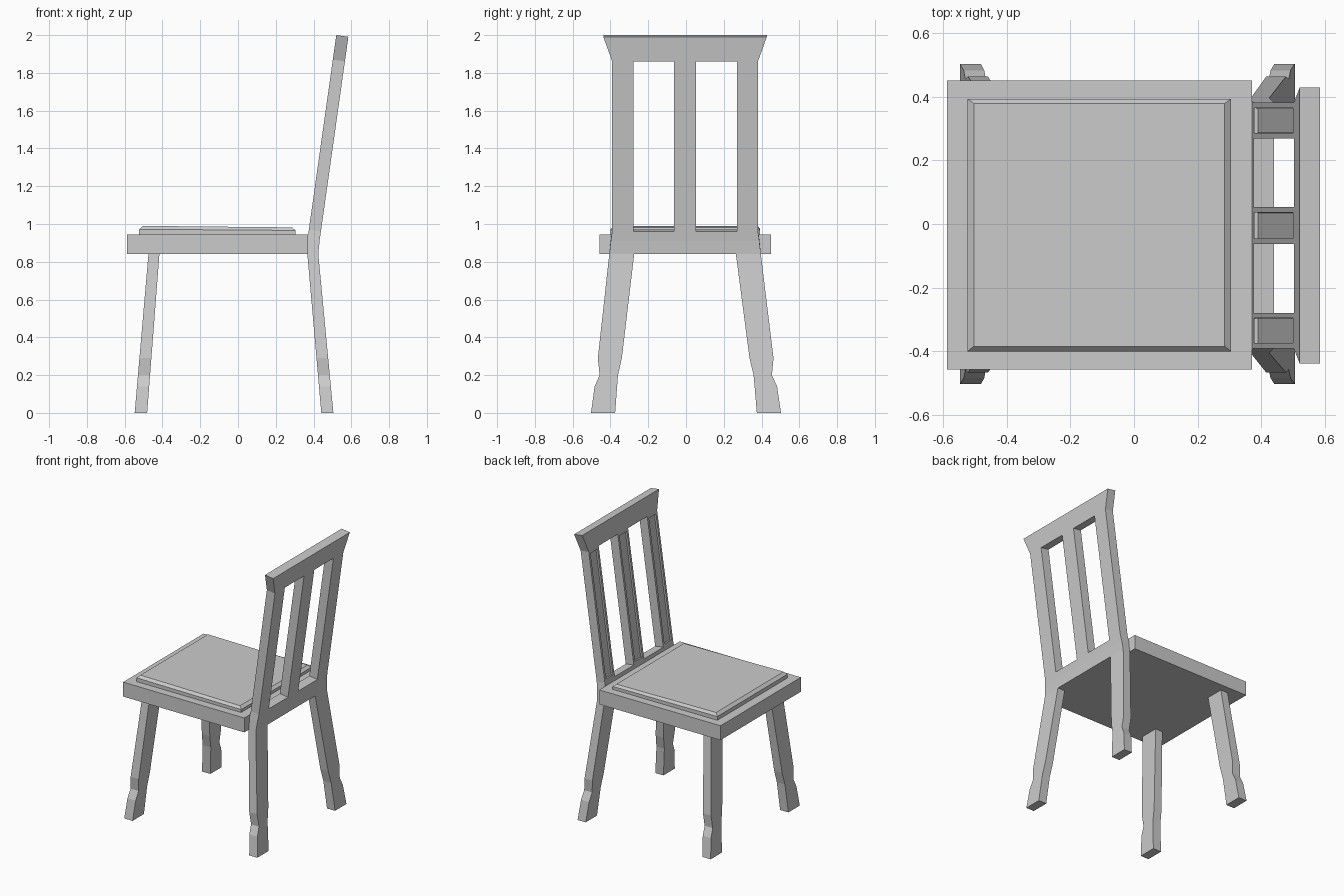
import bpy, bmesh

if "Cube" in bpy.data.objects:
    bpy.data.objects.remove(bpy.data.objects["Cube"])


def finish(name, bm):
    bmesh.ops.recalc_face_normals(bm, faces=bm.faces[:])
    mesh = bpy.data.meshes.new(name)
    bm.to_mesh(mesh)
    bm.free()
    obj = bpy.data.objects.new(name, mesh)
    bpy.context.collection.objects.link(obj)
    return obj


def loft(name, rings):
    """Closed solid through a stack of equal-length rings."""
    bm = bmesh.new()
    loops = [[bm.verts.new(p) for p in ring] for ring in rings]
    for a, b in zip(loops, loops[1:]):
        n = len(a)
        for i in range(n):
            j = (i + 1) % n
            bm.faces.new((a[i], a[j], b[j], b[i]))
    bm.faces.new(loops[0])
    bm.faces.new(loops[-1])
    return finish(name, bm)


def rect(x0, x1, y0, y1, z0, z1=None):
    """Rectangle whose height may differ between its x ends."""
    z1 = z0 if z1 is None else z1
    return [(x0, y0, z0), (x1, y0, z1), (x1, y1, z1), (x0, y1, z0)]


# Seat slab
loft("seat", [rect(-0.588, 0.37, -0.457, 0.45, z) for z in (0.842, 0.945)])

# Cushion with chamfered, slightly sloping top
loft("cushion", [
    rect(-0.523, 0.305, -0.4, 0.393, 0.94),
    rect(-0.523, 0.305, -0.4, 0.393, 0.972, 0.966),
    rect(-0.503, 0.285, -0.384, 0.379, 0.99, 0.982),
])

# Splayed legs with shaped ankles: height, inner y, outer y
LEG = [(0.0, 0.375, 0.503), (0.14, 0.364, 0.483), (0.2, 0.359, 0.456),
       (0.29, 0.338, 0.465), (0.842, 0.269, 0.401)]


def leg(name, side, foot, top):
    rings = []
    for z, inner, outer in LEG:
        t = z / 0.842
        x0 = foot[0] + (top[0] - foot[0]) * t
        x1 = foot[1] + (top[1] - foot[1]) * t
        shift = -0.005 * t
        rings.append(rect(x0, x1, side * inner + shift, side * outer + shift, z))
    loft(name, rings)


for label, side in (("right", -1), ("left", 1)):
    leg("front_leg_" + label, side, (-0.547, -0.481), (-0.474, -0.416))
    leg("back_leg_" + label, side, (0.441, 0.505), (0.367, 0.425))

# Backrest: a leaning slab on a grid of cells, two of them open
COLS = [-0.386, -0.274, -0.058, 0.058, 0.274, 0.386]
ROWS = [0.842, 0.92, 0.97, 1.87, 2.0]
OUTER = [0.401, 0.393, 0.386, 0.386, 0.433]   # half width at each row
LAST = len(COLS) - 1

bm = bmesh.new()
front, back = {}, {}
for r, z in enumerate(ROWS):
    x = 0.368 + 0.141 * max(0.0, z - 0.92)
    thick, drop = (0.064, 0.009) if r else (0.057, 0.0)
    for c, y in enumerate(COLS):
        if c in (0, LAST):
            y = OUTER[r] * (1 if c else -1)
        front[r, c] = bm.verts.new((x, y - 0.005, z))
        back[r, c] = bm.verts.new((x + thick, y - 0.005, z - drop))

uses, slats = {}, []
for r in range(len(ROWS) - 1):
    for c in range(LAST):
        if r == 2 and c in (1, 3):
            continue
        keys = [(r, c), (r, c + 1), (r + 1, c + 1), (r + 1, c)]
        face = bm.faces.new([front[k] for k in keys])
        bm.faces.new([back[k] for k in keys])
        if r == 2:
            slats.append(face)
        for a, b in zip(keys, keys[1:] + keys[:1]):
            e = tuple(sorted((a, b)))
            uses[e] = uses.get(e, 0) + 1
for (a, b), count in uses.items():
    if count == 1:
        bm.faces.new((front[a], front[b], back[b], back[a]))
bmesh.ops.recalc_face_normals(bm, faces=bm.faces[:])

# Recessed panels on the front of the three uprights
bmesh.ops.inset_individual(bm, faces=slats, thickness=0.024, depth=0)
bmesh.ops.inset_individual(bm, faces=slats, thickness=0.001, depth=-0.012)
# Join coplanar grid cells into clean panels
bmesh.ops.dissolve_limit(bm, angle_limit=0.002, verts=bm.verts[:], edges=bm.edges[:])
finish("backrest", bm)
